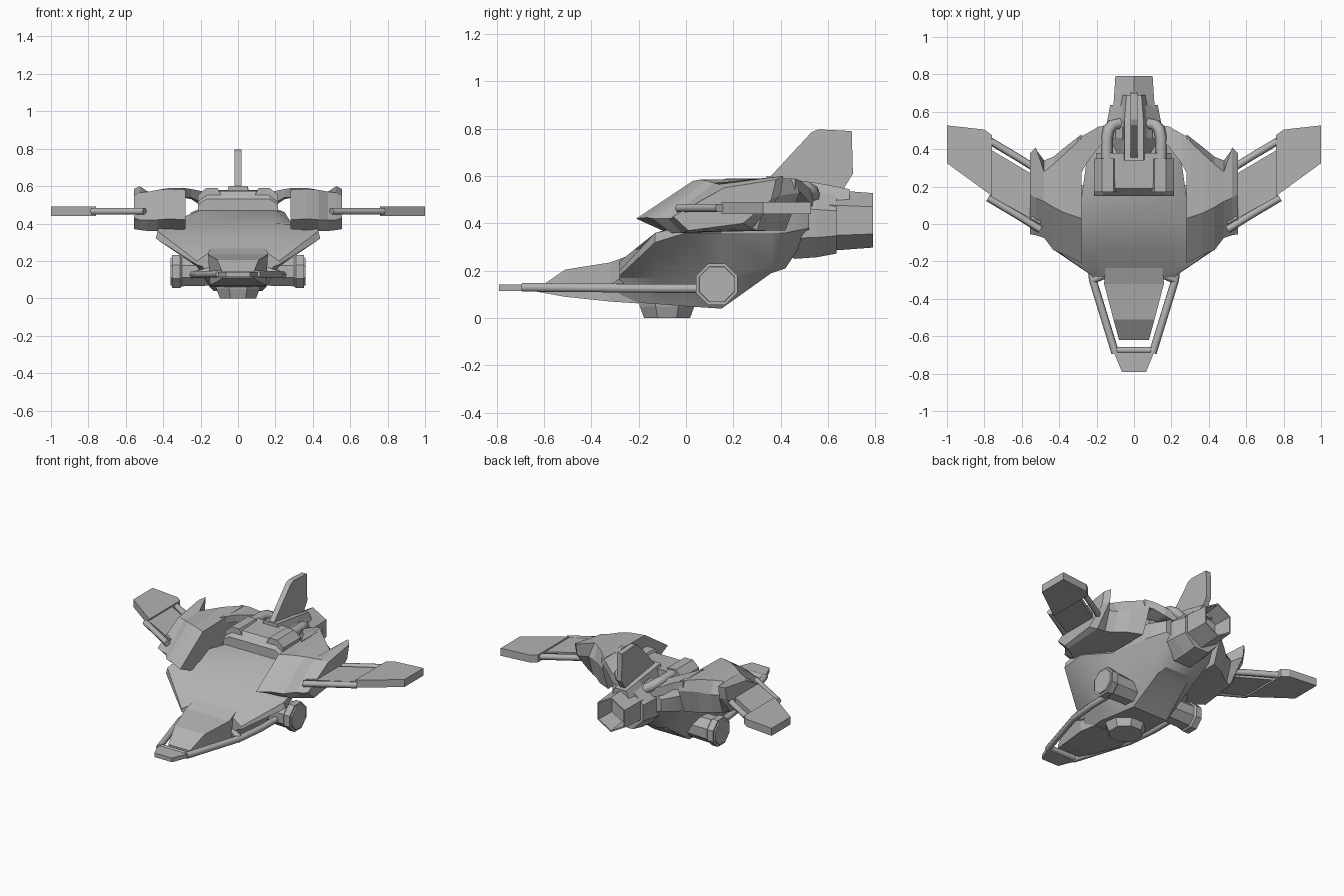
import bpy, bmesh
from math import cos, sin, pi, radians
from mathutils import Vector

cube = bpy.data.objects.get("Cube")
if cube:
    bpy.data.objects.remove(cube, do_unlink=True)

GREY = (0.45, 0.45, 0.45, 1)
grey = bpy.data.materials.new("hull grey")
grey.use_nodes = True
grey.diffuse_color = GREY
for node in grey.node_tree.nodes:
    if node.type == 'BSDF_PRINCIPLED':
        node.inputs["Base Color"].default_value = GREY


def finish(name, data, mirror):
    obj = bpy.data.objects.new(name, data)
    bpy.context.collection.objects.link(obj)
    data.materials.append(grey)
    if mirror:
        obj.modifiers.new("Mirror", 'MIRROR').use_mirror_merge = False
    return obj


def loft(name, rings, mirror=False):
    """Skin a list of equal-length point rings and cap both ends."""
    bm = bmesh.new()
    rows = [[bm.verts.new(p) for p in ring] for ring in rings]
    n = len(rows[0])
    for a, b in zip(rows, rows[1:]):
        for i in range(n):
            j = (i + 1) % n
            bm.faces.new((a[i], a[j], b[j], b[i]))
    bm.faces.new(rows[0])
    bm.faces.new(rows[-1])
    bmesh.ops.recalc_face_normals(bm, faces=bm.faces)
    mesh = bpy.data.meshes.new(name)
    bm.to_mesh(mesh)
    bm.free()
    return finish(name, mesh, mirror)


def place(axis, pos, u, v):
    return {'x': (pos, u, v), 'y': (u, pos, v), 'z': (u, v, pos)}[axis]


def prism(name, axis, lo, hi, outline, mirror=False):
    return loft(name, [[place(axis, p, u, v) for u, v in outline] for p in (lo, hi)], mirror)


def turned(name, axis, centre, sides, stations, turn=0.0, mirror=False):
    """Faceted round part: stations are (position along axis, radius)."""
    cu, cv = centre
    angles = [turn + 2 * pi * i / sides for i in range(sides)]
    return loft(name, [[place(axis, p, cu + r * cos(a), cv + r * sin(a)) for a in angles]
                       for p, r in stations], mirror)


def body(name, sections):
    """Symmetric loft along y from half sections."""
    return loft(name, [[(x, y, z) for x, z in half] + [(-x, y, z) for x, z in reversed(half)]
                       for y, half in sections])


def tube(name, points, radius, mirror=True):
    curve = bpy.data.curves.new(name, 'CURVE')
    curve.dimensions = '3D'
    curve.bevel_depth = radius
    curve.bevel_resolution = 1
    curve.use_fill_caps = True
    spline = curve.splines.new('POLY')
    spline.points.add(len(points) - 1)
    for p, co in zip(spline.points, points):
        p.co = (*co, 1)
    return finish(name, curve, mirror)


# Main hull with flared sides
hull = body("main_hull", [
    (-.28, [(.16, .24), (.22, .20), (.22, .18), (.19, .17), (.13, .07)]),
    (-.13, [(.20, .33), (.43, .36), (.44, .32), (.22, .17), (.15, .06)]),
    (.00, [(.20, .40), (.42, .39), (.42, .36), (.22, .17), (.14, .05)]),
    (.15, [(.20, .47), (.28, .41), (.28, .36), (.20, .17), (.13, .04)]),
    (.36, [(.20, .48), (.25, .46), (.25, .36), (.17, .22), (.11, .19)]),
    (.42, [(.20, .48), (.24, .46), (.24, .36), (.15, .25), (.10, .21)]),
    (.52, [(.12, .50), (.18, .46), (.18, .38), (.13, .37), (.10, .36)]),
])
bpy.context.view_layer.objects.active = hull
hull.select_set(True)
bpy.ops.object.shade_smooth_by_angle(angle=radians(25))
hull.select_set(False)

# Nose wedge
body("nose_wedge", [
    (-.62, [(.08, .13), (.08, .11)]),
    (-.51, [(.11, .205), (.11, .09)]),
    (-.32, [(.16, .235), (.15, .07)]),
    (-.20, [(.15, .28), (.14, .062)]),
])

# Nose guard: bent rails, crossbar and tip plate
tube("guard_rail", [(.24, .10, .125), (.24, -.10, .125), (.22, -.30, .127), (.10, -.69, .13)], .021)
tube("guard_crossbar", [(-.11, -.675, .13), (.11, -.675, .13)], .018, False)
prism("guard_tip", 'z', .115, .142,
      [(-.11, -.68), (-.065, -.79), (.065, -.79), (.11, -.68)])
tube("rail_bracket", [(.15, -.27, .15), (.22, -.30, .13)], .02)

# Belly turret
turned("belly_turret", 'z', (0, -.08), 8, [(.08, .13), (.05, .125), (0, .105)], pi / 8)

# Side thrusters
turned("side_thruster", 'x', (.13, .143), 8,
       [(.10, .08), (.30, .085), (.31, .095), (.352, .095), (.352, .082), (.36, .08)],
       pi / 8, True)

# Shoulder pods, shaped across x from side profiles
POD = [
    (.28, [(-.10, .37), (-.21, .42), (.03, .58), (.46, .59), (.48, .53), (.42, .37)]),
    (.37, [(-.08, .365), (-.165, .425), (.06, .585), (.375, .59), (.41, .52), (.38, .37)]),
    (.43, [(-.06, .36), (-.14, .42), (.09, .58), (.32, .58), (.36, .50), (.33, .37)]),
    (.48, [(-.02, .36), (-.075, .42), (.12, .57), (.28, .57), (.34, .50), (.30, .37)]),
    (.525, [(.0, .365), (-.06, .42), (.14, .565), (.41, .60), (.40, .52), (.28, .38)]),
    (.555, [(.01, .37), (-.055, .43), (.16, .55), (.38, .585), (.36, .50), (.24, .40)]),
]
loft("shoulder_pod", [[(x, y, z) for y, z in profile] for x, profile in POD], True)

# Arms joining the pods to the tail engine
loft("pod_arm", [
    [(.30, .24, .59), (.30, .46, .59), (.30, .46, .54), (.30, .24, .54)],
    [(.25, .33, .585), (.25, .485, .58), (.25, .485, .53), (.25, .33, .54)],
    [(.18, .42, .57), (.19, .52, .55), (.19, .52, .49), (.18, .42, .50)],
    [(.10, .46, .54), (.10, .54, .52), (.10, .54, .46), (.10, .46, .47)],
], True)

# Wings: thin inner panel, two struts and a thick tip
prism("wing_panel", 'z', .45, .48,
      [(.50, .0), (.77, .15), (.77, .40), (.50, .24)], True)
for name, y in (("front_strut", 0), ("rear_strut", .31)):
    tube(name, [(.50, y - .03, .465), (.62, y + .045, .465), (.78, y + .14, .465)], .02)
prism("wing_tip", 'z', .44, .49,
      [(.76, .15), (1, .325), (1, .527), (.80, .505), (.76, .475)], True)

# Intake housing behind the deck
body("intake_housing", [
    (.15, [(.17, .53), (.215, .50), (.21, .44)]),
    (.19, [(.16, .575), (.215, .53), (.21, .44)]),
    (.38, [(.15, .58), (.20, .54), (.20, .44)]),
])
prism("pipe_box", 'y', .17, .35,
      [(.09, .55), (.11, .59), (.17, .59), (.215, .55), (.21, .48), (.09, .48)], True)
tube("exhaust_pipe", [(.145, .32, .555), (.145, .46, .555), (.135, .505, .55),
                      (.115, .53, .535), (.06, .54, .50)], .032)

# Tail engine and hollow nozzle
turned("tail_engine", 'y', (0, .40), 8,
       [(.38, .13), (.46, .162), (.55, .155), (.635, .138)], pi / 8)
turned("engine_nozzle", 'y', (0, .413), 6,
       [(.58, .13), (.63, .127), (.79, .115), (.79, .105), (.67, .09)], pi / 6)
body("engine_saddle", [
    (.34, [(.05, .60), (.08, .46)]),
    (.56, [(.05, .57), (.10, .46)]),
    (.69, [(.04, .545), (.07, .48)]),
])

# Tail fin
prism("tail_fin", 'x', -.018, .018,
      [(.34, .58), (.53, .785), (.56, .797), (.70, .79), (.705, .61), (.65, .52), (.38, .52)])
